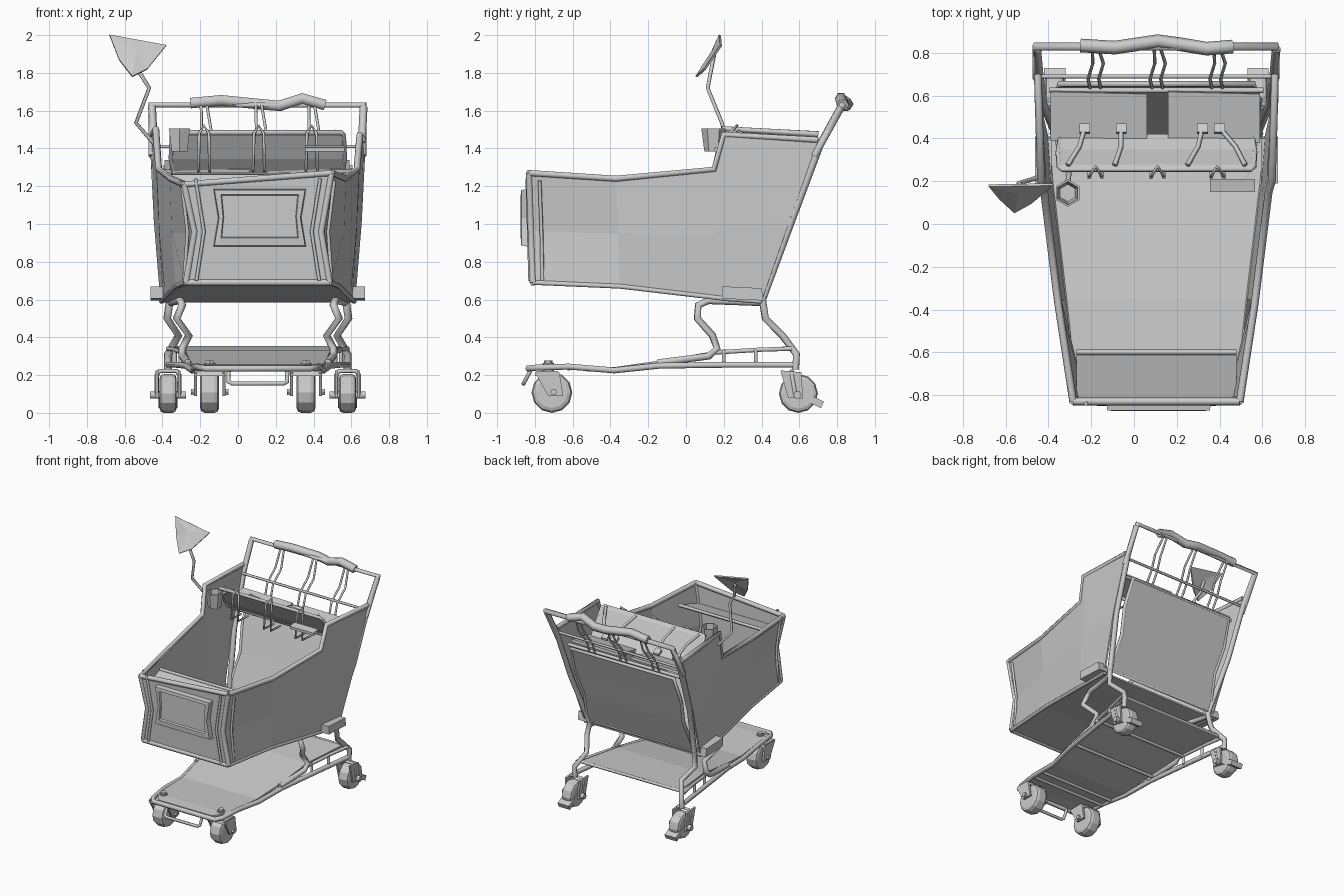
import bpy, bmesh, math
from mathutils import Vector

if "Cube" in bpy.data.objects:
    bpy.data.objects.remove(bpy.data.objects["Cube"])

C = 0.105  # x of the cart's centre line; the flag sticks out to the left


def mesh(name, verts, faces, thick=0.0):
    me = bpy.data.meshes.new(name)
    me.from_pydata([tuple(v) for v in verts], [], faces)
    bm = bmesh.new()
    bm.from_mesh(me)
    bmesh.ops.recalc_face_normals(bm, faces=bm.faces)
    bm.to_mesh(me)
    bm.free()
    ob = bpy.data.objects.new(name, me)
    bpy.context.collection.objects.link(ob)
    if thick:
        m = ob.modifiers.new("Thickness", 'SOLIDIFY')
        m.thickness = thick
        m.offset = 0
    return ob


def tube(name, pts, r=0.014, closed=False, res=1):
    cu = bpy.data.curves.new(name, 'CURVE')
    cu.dimensions = '3D'
    cu.bevel_depth = r
    cu.bevel_resolution = res
    cu.use_fill_caps = True
    sp = cu.splines.new('POLY')
    sp.points.add(len(pts) - 1)
    for p, q in zip(sp.points, pts):
        p.co = (*q, 1)
    sp.use_cyclic_u = closed
    ob = bpy.data.objects.new(name, cu)
    bpy.context.collection.objects.link(ob)
    return ob


def side(s, pts):
    # (half width, y, z) -> world position on side s
    return [(C + s * u, y, z) for u, y, z in pts]


def prism(name, yz, x0, x1):
    n = len(yz)
    v = [(x, y, z) for x in (x0, x1) for y, z in yz]
    f = [tuple(range(n)), tuple(range(n, 2 * n))]
    f += [(i, (i + 1) % n, n + (i + 1) % n, n + i) for i in range(n)]
    return mesh(name, v, f)


def strip(name, rows, thick=0.012):
    # sheet lofted through rows of (half width, y, z)
    v = [p for r in rows for p in side(-1, [r]) + side(1, [r])]
    f = [(2 * i, 2 * i + 1, 2 * i + 3, 2 * i + 2) for i in range(len(rows) - 1)]
    return mesh(name, v, f, thick)


def outline(rows):
    return side(-1, rows) + side(1, rows[::-1])


def cyl(name, loc, r, depth, n=12, along_x=False, r2=None, bevel=0):
    bpy.ops.mesh.primitive_cone_add(vertices=n, radius1=r, radius2=r if r2 is None else r2,
                                    depth=depth, location=loc,
                                    rotation=(0, math.pi / 2 if along_x else 0, 0))
    ob = bpy.context.object
    ob.name = name
    if bevel:
        m = ob.modifiers.new("Bevel", 'BEVEL')
        m.width = bevel
        m.segments = 2
    return ob


# Basket: bottom, middle and top rails as (half width, y, z)
bottom = [(.38, -.81, .69), (.43, -.35, .67), (.485, .12, .615), (.495, .2, .605), (.51, .40, .59)]
middle = [(.335, -.82, .96), (.45, -.36, .95), (.515, .14, .94), (.52, .2, 1.0), (.545, .55, 1.02)]
top = [(.39, -.83, 1.24), (.46, -.37, 1.24), (.525, .15, 1.29), (.54, .2, 1.49), (.555, .70, 1.46)]
for s in (-1, 1):
    tilt = [(u, y, z + (s * .03 if i == 0 else -s * .015 if i > 2 else 0))
            for i, (u, y, z) in enumerate(top)]
    v = side(s, bottom + middle + tilt)
    f = [(r * 5 + i, r * 5 + i + 1, r * 5 + i + 6, r * 5 + i + 5) for r in (0, 1) for i in range(4)]
    mesh("basket_side", v, f, .012)
    tube("basket_top_rail", side(s, tilt), .018)
    tube("basket_bottom_rail", side(s, bottom), .014)
    tube("basket_front_corner", side(s, [bottom[0], middle[0], tilt[0]]), .018)
    tube("front_trim", side(s, [(.325, -.825, .70), (.285, -.832, .96), (.33, -.84, 1.24)]), .010)
    tube("side_trim", side(s, [(.39, -.76, .70), (.372, -.765, .96), (.405, -.775, 1.23)]), .010)

vf = [p for r in (bottom[0], middle[0]) for p in side(-1, [r]) + side(1, [r])]
vf += [(C - .39, -.83, 1.21), (C + .39, -.83, 1.27)]
mesh("basket_front", vf, [(0, 1, 3, 2), (2, 3, 5, 4)], .012)
tube("front_top_rail", vf[4:], .018)
tube("front_bottom_rail", vf[:2], .018)
strip("basket_floor", bottom)
strip("front_inner_shelf", [(.375, -.82, 1.11), (.375, -.60, 1.17)])
tube("front_inner_bar", side(-1, [(.375, -.6, 1.18)]) + side(1, [(.375, -.6, 1.18)]), .012)

# Framed sign on the front
def sign_ring(u, z0, z1, y, pinch):
    zm = (z0 + z1) / 2
    return [(C + .01 + a * (u - p), y, z) for a, z, p in
            ((-1, z0, 0), (1, z0, 0), (1, zm, pinch), (1, z1, 0), (-1, z1, 0), (-1, zm, pinch))]
v = sign_ring(.245, .88, 1.185, -.83, .025) + sign_ring(.24, .885, 1.18, -.872, .025) \
    + sign_ring(.205, .925, 1.155, -.875, .01) + sign_ring(.20, .93, 1.15, -.86, .01)
f = [(r * 6 + i, r * 6 + (i + 1) % 6, r * 6 + 6 + (i + 1) % 6, r * 6 + 6 + i)
     for r in range(3) for i in range(6)]
mesh("front_sign", v, f + [tuple(range(6)), tuple(range(18, 24))])

# Rear gate with wavy frame
gate = [(.475, .415, .62), (.44, .51, .88), (.47, .58, 1.08), (.455, .655, 1.29)]
strip("rear_gate", gate)
tube("rear_gate_frame", outline(gate), .014, True)

# Rear uprights, wobbly legs, bumpers, lower rails
for s in (-1, 1):
    tube("rear_upright", side(s, [(.475, .58, .23), (.475, .585, .31), (.42, .51, .41), (.48, .42, .50),
                                  (.465, .405, .60), (.53, .56, 1.02), (.55, .71, 1.42),
                                  (.56, .82, 1.62)]), .021)
    tube("inner_leg", side(s, [(.37, -.15, .265), (.40, .12, .30), (.40, .165, .34), (.365, .14, .41),
                               (.43, .06, .50), (.40, .065, .57), (.41, .12, .595), (.46, .40, .585)]), .021)
    prism("bumper", [(.19, .605), (.41, .595), (.40, .66), (.19, .67)], C + s * .49, C + s * .568)
    tube("tray_upper_rail", side(s, [(.40, .16, .32), (.44, .40, .335), (.475, .56, .34)]), .013)
    for u, y in ((.41, .2), (.44, .37)):
        tube("rail_post", side(s, [(u, y, .25), (u, y, .335)]), .011)

# Lower frame and tray
lower = [(.475, .58, .255), (.43, .22, .255), (.38, -.14, .25), (.345, -.38, .225), (.325, -.62, .245),
         (.305, -.79, .24), (.27, -.835, .235)]
tube("lower_frame", outline(lower), .018)
tray = [(.24, -.82, .245), (.30, -.74, .25), (.33, -.38, .235), (.36, -.14, .27), (.385, .18, .325),
        (.44, .54, .345)]
strip("lower_tray", tray, .014)
for u, y, z in ((.46, .55, .345), (.40, .2, .315), (.36, -.1, .26), (.33, -.52, .23), (.32, -.62, .235)):
    tube("tray_cross_bar", [(C - u, y, z), (C + u, y, z)], .012)
tube("front_step", outline([(.155, -.82, .23), (.155, -.855, .165), (.135, -.86, .155)]), .012)

# Casters
for s in (-1, 1):
    x = C + s * .255
    cyl("front_wheel", (x, -.71, .108), .108, .10, 12, True, bevel=.025)
    hood = [(-.73, .09), (-.65, .09), (-.67, .215), (-.80, .215)]
    for a in (-1, 1):
        prism("front_fork", hood, x + a * .068, x + a * .084)
        cyl("caster_bolt", (x + a * .09, -.70, .11), .018, .02, 6, True)
    prism("front_fork_cap", [(-.80, .195), (-.67, .195), (-.68, .222), (-.79, .222)], x - .082, x + .082)
    cyl("front_stem", (x, -.73, .235), .03, .06, 8)
    cyl("tray_bolt", (x, -.73, .268), .022, .02, 6)

    x = C + s * .475
    cyl("rear_wheel", (x, .595, .103), .103, .09, 12, True, bevel=.022)
    for a in (-1, 1):
        prism("rear_fork", [(.54, .08), (.62, .075), (.61, .215), (.50, .225)],
              x + a * .052, x + a * .066)
    tube("rear_fork_arch", [(x - .06, .58, .09), (x - .06, .56, .20), (x - .045, .56, .222),
                            (x + .045, .56, .222), (x + .06, .56, .20), (x + .06, .58, .09)], .012)
    tube("rear_axle", [(x - .095, .59, .095), (x + .095, .59, .095)], .022)
    prism("brake_pedal", [(.60, .08), (.615, .115), (.73, .06), (.715, .025)], x - .05, x + .05)

# Handle: frame bar, grip and rear wires
tube("handle_bar", side(-1, [(.56, .68, 1.36), (.565, .83, 1.63)]) + side(1, [(.56, .83, 1.63), (.555, .68, 1.36)]), .020)
tube("handle_grip", [(-.25, .835, 1.64), (-.09, .825, 1.655), (.11, .855, 1.635), (.22, .84, 1.625),
                     (.34, .82, 1.665), (.46, .83, 1.63)], .032)
tube("rear_cross_bar", [(C - .55, .69, 1.41), (C + .55, .69, 1.41)], .010)
tube("gate_hinge_bar", [(C - .5, .625, 1.30), (C + .5, .625, 1.30)], .013)
for x in (-.18, .11, .39):
    for d in (-.025, .025):
        tube("handle_wire", [(x + d, .63, 1.29), (x + d - .01, .68, 1.40), (x + d + .012, .75, 1.50),
                             (x + d * .6, .82, 1.63)], .008)
        # wires around the backrest
    tube("seat_wire", [(x - .03, .34, 1.28), (x - .03, .215, 1.285), (x - .025, .23, 1.48),
                       (x, .27, 1.52), (x + .025, .23, 1.48), (x + .03, .215, 1.285),
                       (x + .03, .34, 1.28)], .008)

# Child seat: backrest, two seat flaps, frame, straps
rest = [(.45, .41, 1.27), (.46, .34, 1.35), (.455, .27, 1.47), (.44, .255, 1.485)]
strip("seat_backrest", rest, .018)
tube("seat_backrest_frame", outline(rest), .013, True)
for x0, x1 in ((-.39, .06), (.16, .59)):
    mesh("seat_flap", [(x0, .39, 1.28), (x1, .38, 1.28), (x1, .61, 1.33), (x0, .62, 1.33)],
         [(0, 1, 2, 3)], .02)
for x0, x1 in ((-.31, -.23), (-.09, -.06), (.25, .32), (.52, .40)):
    p, q = Vector((x0, .275, 1.49)), Vector((x1, .45, 1.34))
    tube("seat_strap", [p, p.lerp(q, .5) + Vector((.015, 0, .01)), q], .012, res=0)
    prism("strap_buckle", [(.42, 1.345), (.465, 1.325), (.47, 1.345), (.43, 1.37)], x1 - .025, x1 + .025)

# Cup holder and small front clip tray
cup = cyl("cup_holder", (-.31, .145, 1.445), .048, .12, 6, r2=.064)
bm = bmesh.new()
bm.from_mesh(cup.data)
bmesh.ops.delete(bm, geom=[f for f in bm.faces if f.normal.z > .9], context='FACES_ONLY')
bm.to_mesh(cup.data)
bm.free()
m = cup.modifiers.new("Thickness", 'SOLIDIFY')
m.thickness = .01
tube("cup_bracket", [(-.31, .19, 1.45), (-.30, .27, 1.46)], .012)
prism("clip_tray", [(.15, 1.385), (.21, 1.385), (.21, 1.415), (.15, 1.405)], .355, .565)

# Flag on a bent pole
tube("flag_pole", [(-.44, .22, 1.42), (-.54, .19, 1.535), (-.47, .115, 1.72), (-.52, .13, 1.80),
                   (-.54, .15, 1.90)], .011)
mesh("flag", [(-.68, .18, 2.0), (-.38, .185, 1.945), (-.48, .10, 1.82), (-.56, .055, 1.78),
              (-.63, .12, 1.87), (-.54, .145, 1.92)],
     [(0, 5, 4), (4, 5, 3), (3, 5, 2), (2, 5, 1), (1, 5, 0)], .012)

# Turn curves into plain meshes
bpy.ops.object.select_all(action='DESELECT')
for ob in bpy.data.objects:
    if ob.type == 'CURVE':
        ob.select_set(True)
        bpy.context.view_layer.objects.active = ob
bpy.ops.object.convert(target='MESH')
